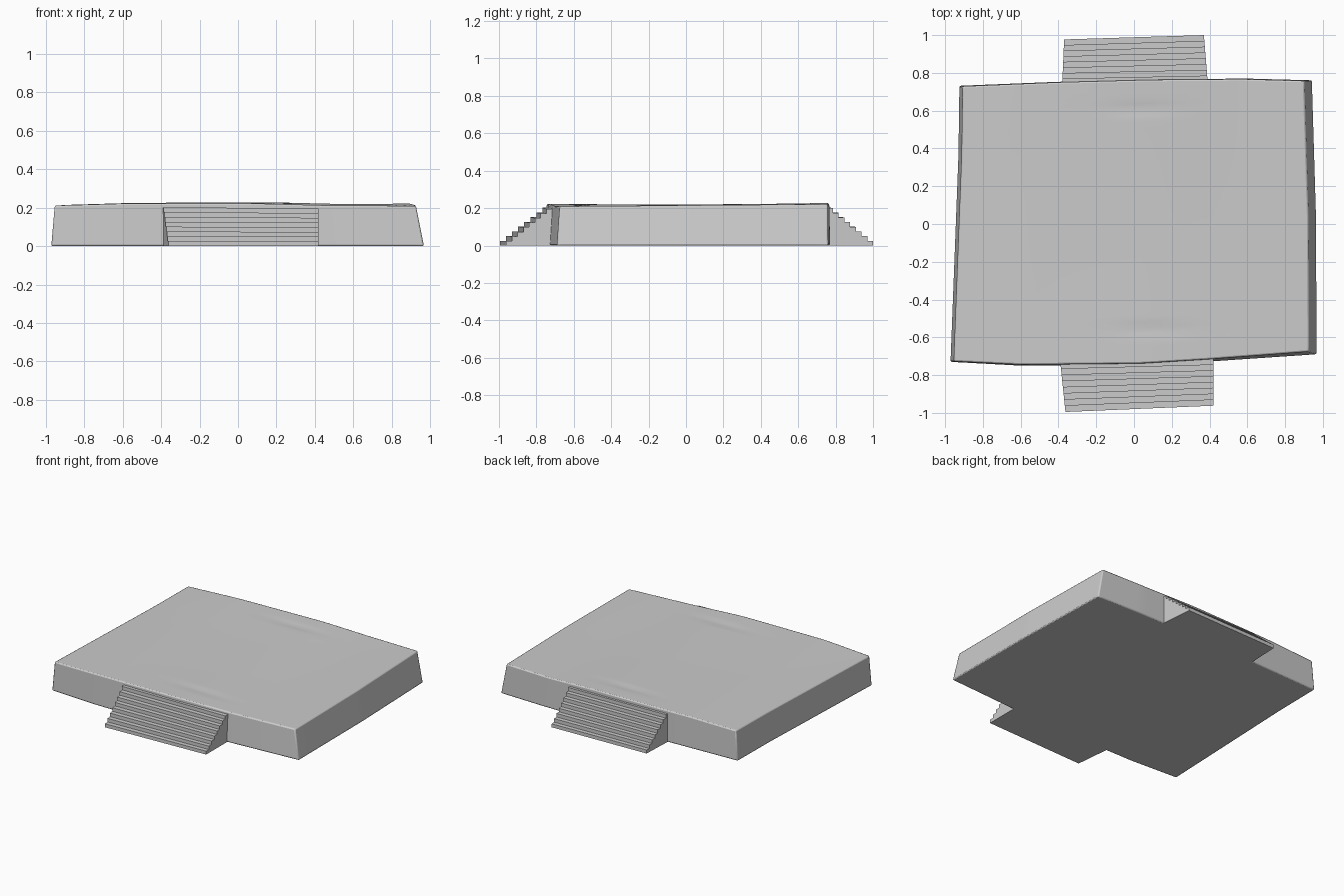
import bpy, bmesh, math

if "Cube" in bpy.data.objects:
    bpy.data.objects.remove(bpy.data.objects["Cube"])


def interp(points, x):
    # piecewise linear curve through (x, y) points
    for (x0, y0), (x1, y1) in zip(points, points[1:]):
        if x <= x1:
            break
    return y0 + (y1 - y0) * (x - x0) / (x1 - x0)


def finish(name, bm, bevel=0):
    bmesh.ops.recalc_face_normals(bm, faces=bm.faces)
    mesh = bpy.data.meshes.new(name)
    bm.to_mesh(mesh)
    bm.free()
    ob = bpy.data.objects.new(name, mesh)
    bpy.context.collection.objects.link(ob)
    if bevel:
        mod = ob.modifiers.new("worn_rim", 'BEVEL')
        mod.width, mod.segments = bevel, 2
        mod.limit_method, mod.angle_limit = 'ANGLE', math.radians(50)
    bpy.ops.object.select_all(action='DESELECT')
    ob.select_set(True)
    bpy.context.view_layer.objects.active = ob
    bpy.ops.object.shade_smooth_by_angle(angle=math.radians(25))
    return ob


# Uneven outline of the platform at ground level
FRONT = [(-0.97, -0.73), (-0.6, -0.75), (0.05, -0.747), (0.42, -0.727), (0.97, -0.69)]
BACK = [(-0.97, 0.73), (-0.4, 0.753), (0.1, 0.766), (0.6, 0.77), (0.97, 0.76)]
LEFT = [(0, -0.972), (0.75, -0.93), (1, -0.925)]
RIGHT = [(0, 0.968), (0.5, 0.965), (1, 0.943)]
# Sagging height of the top along its front and back edges
FRONT_Z = [(0, 0.211), (0.2, 0.222), (0.55, 0.222), (0.75, 0.212), (1, 0.209)]
BACK_Z = [(0, 0.214), (0.2, 0.225), (0.6, 0.228), (0.8, 0.219), (1, 0.221)]


def ground(u, v):
    x = interp(LEFT, v) * (1 - u) + interp(RIGHT, v) * u
    return x, interp(FRONT, x) * (1 - v) + interp(BACK, x) * v


def top(u, v):
    x, y = ground(u, v)
    x += 0.018 * (1 - u) - 0.042 * u
    y += (0.003 + 0.012 * u) * (1 - v) - 0.003 * v
    edge = interp(FRONT_Z, u) * (1 - v) + interp(BACK_Z, u) * v
    z = edge - 0.006 * math.sin(math.pi * v) * math.sin(math.pi * u)
    # shallow worn hollows near both stairs
    for cx, cy in ((0.03, 0.61), (0.1, -0.56)):
        z -= 0.006 * math.exp(-((x - cx) / 0.2) ** 2 - ((y - cy) / 0.025) ** 2)
    return x, y, z


# Platform: sagging top grid, sloped walls and closed underside
N = 48
bm = bmesh.new()
grid = [[bm.verts.new(top(i / N, j / N)) for j in range(N + 1)] for i in range(N + 1)]
for i in range(N):
    for j in range(N):
        bm.faces.new((grid[i][j], grid[i + 1][j], grid[i + 1][j + 1], grid[i][j + 1]))
ring = ([(i, 0) for i in range(N)] + [(N, j) for j in range(N)]
        + [(i, N) for i in range(N, 0, -1)] + [(0, j) for j in range(N, 0, -1)])
low = [bm.verts.new((*ground(i / N, j / N), 0)) for i, j in ring]
for k, (i, j) in enumerate(ring):
    m = (k + 1) % len(ring)
    a, b = ring[m]
    bm.faces.new((low[k], low[m], grid[a][b], grid[i][j]))
bm.faces.new(low)
finish("platform", bm, 0.008)


def stairs(name, left, right, heights, steps=8):
    # each side runs from its outer (x, y) to its inner (x, y) at the wall
    bm = bmesh.new()
    sides = []
    for (p, q), h in zip((left, right), heights):
        def at(t, z):
            return bm.verts.new((p[0] + (q[0] - p[0]) * t, p[1] + (q[1] - p[1]) * t, z))
        side = [at(0, 0)]
        for k in range(steps):
            t0, t1 = k / steps, (k + 1) / steps
            side.append(at(t0, h * t1))
            side.append(at(t1 if k < steps - 1 else 1.12, h * t1))
            if k == steps - 1:
                side.append(at(1.12, 0))
        sides.append(side)
    a, b = sides
    for k in range(len(a)):
        m = (k + 1) % len(a)
        bm.faces.new((a[k], a[m], b[m], b[k]))
    bm.faces.new(a)
    bm.faces.new(b)
    return finish(name, bm)


# Crooked stairs on both sides
stairs("front_stairs", ((-0.363, -0.995), (-0.39, -0.735)), ((0.42, -0.962), (0.42, -0.715)), (0.202, 0.196))
stairs("back_stairs", ((-0.37, 0.977), (-0.38, 0.74)), ((0.37, 1.0), (0.39, 0.755)), (0.203, 0.2))
